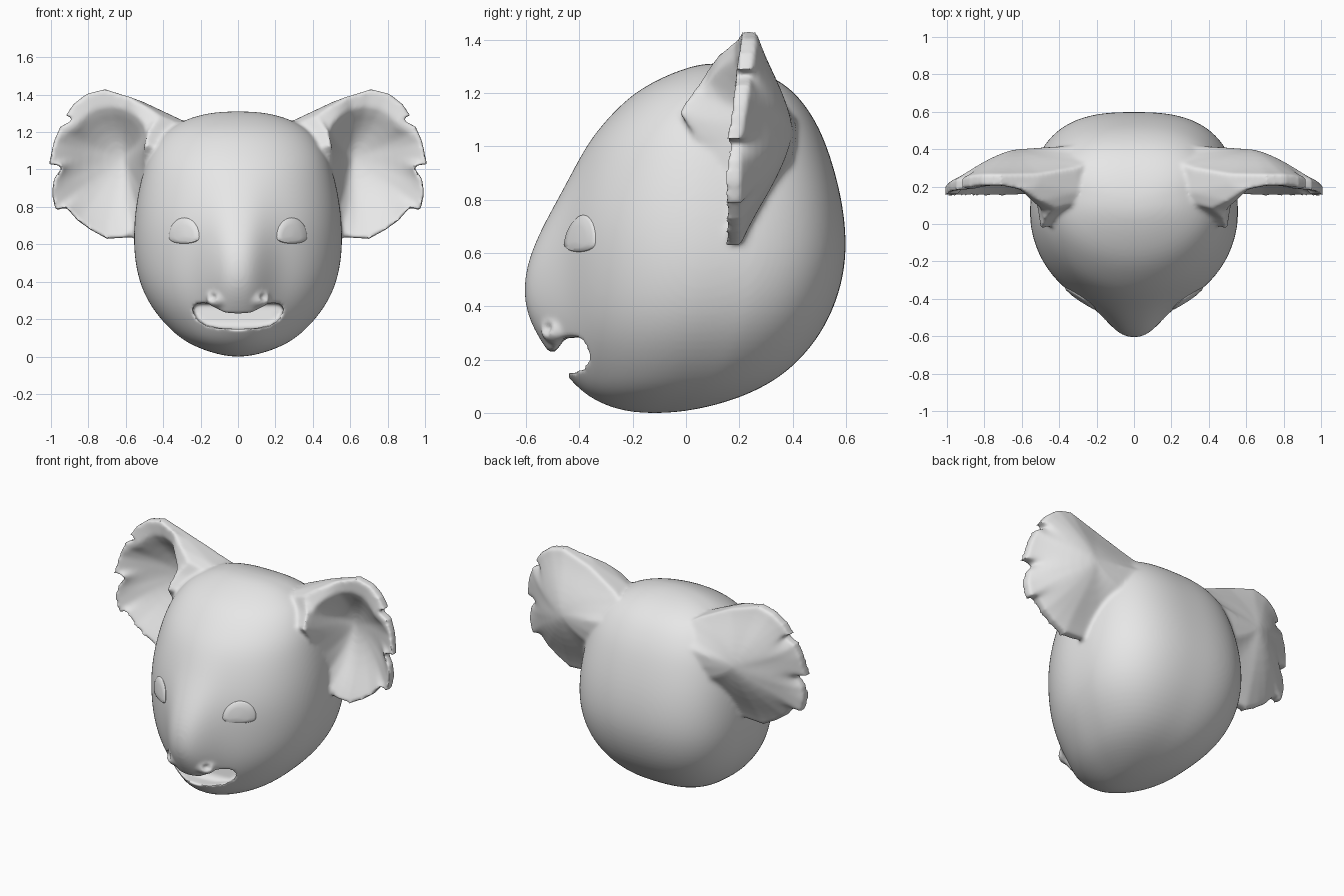
import bpy
import bmesh
import math
from mathutils import Matrix, Vector
from mathutils.bvhtree import BVHTree

default = bpy.data.objects.get("Cube")
if default:
    bpy.data.objects.remove(default, do_unlink=True)

fur = bpy.data.materials.new("soft_grey")
fur.use_nodes = True
GREY = (0.8, 0.8, 0.8, 1)
fur.diffuse_color = GREY
for node in fur.node_tree.nodes:
    if node.type == 'BSDF_PRINCIPLED':
        node.inputs["Base Color"].default_value = GREY


def clamp(v):
    return max(0.0, min(1.0, v))


def mix(a, b, w):
    return a + (b - a) * w


def loft(bm, rings):
    """Skin a closed tube through rings of points and cap both ends."""
    rows = [[bm.verts.new(p) for p in ring] for ring in rings]
    n = len(rows[0])
    for a, b in zip(rows, rows[1:]):
        for i in range(n):
            j = (i + 1) % n
            bm.faces.new((a[i], a[j], b[j], b[i]))
    bm.faces.new(rows[0][::-1])
    bm.faces.new(rows[-1])


def ball(bm, centre, radii):
    matrix = Matrix.Translation(centre) @ Matrix.Diagonal((*radii, 1))
    bmesh.ops.create_icosphere(bm, subdivisions=4, radius=1, matrix=matrix)


def to_object(bm, name):
    bmesh.ops.recalc_face_normals(bm, faces=bm.faces[:])
    mesh = bpy.data.meshes.new(name)
    bm.to_mesh(mesh)
    bm.free()
    mesh.materials.append(fur)
    obj = bpy.data.objects.new(name, mesh)
    bpy.context.collection.objects.link(obj)
    return obj


def modify(obj, kind, **settings):
    """Add a modifier and bake it into the mesh."""
    mod = obj.modifiers.new(kind.lower(), kind)
    for key, value in settings.items():
        setattr(mod, key, value)
    deps = bpy.context.evaluated_depsgraph_get()
    mesh = bpy.data.meshes.new_from_object(obj.evaluated_get(deps))
    obj.modifiers.clear()
    obj.data = mesh


# Skull sections: height, half width, front, back
SECTIONS = [
    (0, .04, -.17, -.06), (.02, .14, -.27, .08), (.07, .27, -.36, .24),
    (.15, .37, -.41, .38), (.27, .47, -.455, .49), (.4, .53, -.475, .56),
    (.55, .557, -.48, .6), (.7, .557, -.475, .6), (.85, .54, -.435, .575),
    (1, .505, -.375, .53), (1.1, .47, -.3, .485), (1.2, .4, -.2, .415),
    (1.26, .3, -.09, .33), (1.295, .2, 0, .24), (1.312, .08, .07, .15),
]


def skull_ring(z, half, front, back):
    mid, depth = (front + back) / 2, (back - front) / 2
    ring = []
    for i in range(96):
        c, s = math.cos(math.tau * i / 96), math.sin(math.tau * i / 96)
        power = 1 if s < 0 else mix(1, 0.74, clamp(s * 4))
        x = half * math.copysign(abs(c) ** power, c)
        y = mid + depth * math.copysign(abs(s) ** power, s)
        if s < 0:  # blunt snout ridge
            y -= 0.142 * math.exp(-abs(x / 0.165) ** 2.6 - ((z - 0.45) / 0.283) ** 2)
        ring.append(Vector((x, y, z)))
    return ring


bm = bmesh.new()
loft(bm, [skull_ring(*row) for row in SECTIONS])
head = to_object(bm, "head")
modify(head, 'SUBSURF', levels=2)

# Ragged ear outline (x, z), and a softened copy for the inner folds
EAR = [
    (.42, 1.29), (.5, 1.345), (.6, 1.4), (.71, 1.43), (.81, 1.405), (.88, 1.35),
    (.92, 1.29), (.87, 1.27), (.95, 1.23), (.985, 1.15), (1.01, 1.03),
    (.935, 1.02), (.985, .95), (.995, .87), (.975, .78), (.92, .8), (.86, .73),
    (.79, .68), (.7, .63), (.62, .64), (.55, .69), (.53, .78), (.52, .9),
    (.5, 1), (.5, 1.13), (.48, 1.22),
]
COUNT = len(EAR)
SOFT = [[sum(EAR[(i + k) % COUNT][axis] for k in (-2, -1, 0, 1, 2)) / 5
         for axis in (0, 1)] for i in range(COUNT)]
EAR_X, EAR_Z = 0.62, 1.06


def ear_ring(side, s, rear=False, skirt=False):
    ring = []
    for (x, z), (soft_x, soft_z) in zip(EAR, SOFT):
        inner = clamp((0.68 - x) / 0.18)
        rim = 0.145 + 0.06 * clamp((z - 1) / 0.4)
        if rear:
            root = 0.42 - 0.6 * max(0, z - 1.15) - 0.8 * max(0, 0.9 - z)
            y = mix(0.4, mix(rim + 0.06, root, inner), s ** 1.5)
        else:
            fold = min(0.17, -0.03 + 0.7 * abs(z - 1.13))
            hood = clamp((z - 1.2) / 0.1)
            y = mix(0.33, mix(rim, fold, inner), clamp(s * mix(1, 1.25, hood)) ** 1.8)
        px = mix(EAR_X, mix(soft_x, x, s ** 6), s)
        pz = mix(EAR_Z, mix(soft_z, z, s ** 6), s)
        if rear or skirt:  # sink the inner side into the skull
            sink = inner * s * s
            px -= 0.2 * sink
            pz -= 0.08 * sink * clamp((z - 1.1) / 0.15)
            y += 0.05 * sink * skirt
        ring.append(Vector((side * px, y, pz)))
    return ring


# Ears and nostril wings, fused with the skull
bm = bmesh.new()
bm.from_mesh(head.data)
steps = [0.03, 0.15, 0.3, 0.45, 0.6, 0.72, 0.82, 0.91, 1]
for side in (-1, 1):
    loft(bm, [ear_ring(side, s) for s in steps]
         + [ear_ring(side, 1, skirt=True)]
         + [ear_ring(side, s, rear=True) for s in reversed(steps)])
    ball(bm, (side * 0.1, -0.485, 0.31), (0.07, 0.06, 0.05))
bpy.data.objects.remove(head, do_unlink=True)
head = to_object(bm, "head")
modify(head, 'REMESH', mode='VOXEL', voxel_size=0.01)

# Crescent mouth with a hollow palate, and nostrils, cut out
half_mouth = [(0, .23), (.06, .232), (.11, .248), (.15, .27), (.19, .287),
              (.225, .283), (.243, .255), (.225, .21), (.18, .172), (.1, .153), (0, .148)]
mouth = half_mouth + [(-x, z) for x, z in reversed(half_mouth[1:-1])]
palate = [(x, max(z, 0.283) if z > 0.225 and abs(x) < 0.2 else z) for x, z in mouth]
bm = bmesh.new()
loft(bm, [[Vector((x, -0.9, z)) for x, z in mouth],
          [Vector((x, -0.49, z)) for x, z in mouth],
          [Vector((x, -0.45, z)) for x, z in palate],
          [Vector((x, x * x - 0.365, z)) for x, z in palate]])
bmesh.ops.triangulate(bm, faces=bm.faces[:])
for side in (-1, 1):
    ball(bm, (side * 0.145, -0.535, 0.32), (0.03, 0.035, 0.025))
cutter = to_object(bm, "mouth_cutter")
cutter.hide_render = True
modify(head, 'BOOLEAN', operation='DIFFERENCE', solver='EXACT', object=cutter)
bpy.data.objects.remove(cutter, do_unlink=True)
modify(head, 'REMESH', mode='VOXEL', voxel_size=0.01)
modify(head, 'SMOOTH', factor=0.5, iterations=9)

# Settle on the ground
low = min(v.co.z for v in head.data.vertices)
head.data.transform(Matrix.Translation((0, 0, -low)))

# Eyes: shallow half-round domes laid on the face
bm = bmesh.new()
bm.from_mesh(head.data)
face = BVHTree.FromBMesh(bm)
bm.free()


def eye_ring(side, s, lift):
    ring = []
    for i in range(32):
        c, n = math.cos(math.tau * i / 32), math.sin(math.tau * i / 32)
        drop = 0.1 * n if n > 0 else -0.038 * abs(n) ** 0.7
        x = side * (0.288 + 0.081 * c * s)
        z = 0.642 + drop * s
        hit = face.ray_cast(Vector((x, -2, z)), Vector((0, 1, 0)))[0]
        y = hit.y if hit else -0.42
        ring.append(Vector((x, y - lift, z)))
    return ring


eyes = []
for side, name in ((-1, "right_eye"), (1, "left_eye")):
    bm = bmesh.new()
    loft(bm, [eye_ring(side, s, lift) for s, lift in
              ((1, -0.02), (1, 0.003), (0.93, 0.009), (0.6, 0.013), (0.1, 0.015))])
    eyes.append(to_object(bm, name))

for obj in [head] + eyes:
    obj.data.materials.clear()
    obj.data.materials.append(fur)
    obj.data.shade_smooth()
    obj.data.set_sharp_from_angle(angle=math.radians(50))
